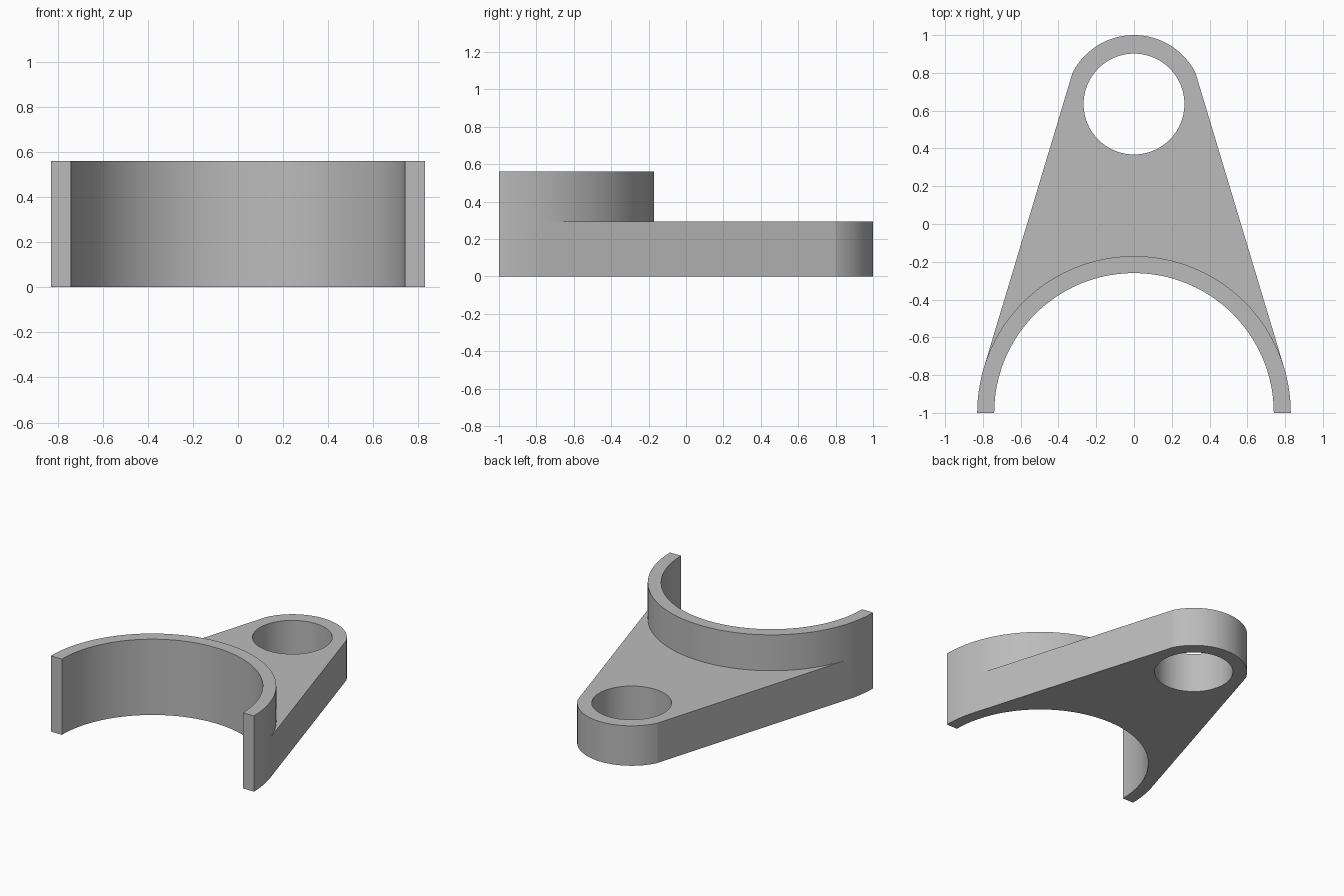
import bpy, bmesh, math

cube = bpy.data.objects.get("Cube")
if cube:
    bpy.data.objects.remove(cube)

RING_Y, R_OUT, R_IN, RING_H = -1.0, 0.83, 0.74, 0.56
EYE_Y, EYE_R, HOLE_R, PLATE_H = 0.635, 0.365, 0.267, 0.295
CORNER = (0.325, 0.80)

grey = bpy.data.materials.new("plain grey")
grey.use_nodes = True
colour = (0.5, 0.5, 0.5, 1)
grey.diffuse_color = colour
grey.node_tree.nodes["Principled BSDF"].inputs["Base Color"].default_value = colour


def arc(cy, r, a0, a1, n):
    """Points on an arc centred on the y axis."""
    angles = [a0 + (a1 - a0) * i / n for i in range(n + 1)]
    return [(r * math.cos(a), cy + r * math.sin(a)) for a in angles]


def prism(name, outline, z0, z1):
    """Upright solid from a flat outline."""
    bm = bmesh.new()
    face = bm.faces.new([bm.verts.new((x, y, z0)) for x, y in outline])
    top = bmesh.ops.extrude_face_region(bm, geom=[face], use_keep_orig=True)
    for v in top["geom"]:
        if isinstance(v, bmesh.types.BMVert):
            v.co.z = z1
    bmesh.ops.recalc_face_normals(bm, faces=bm.faces)
    mesh = bpy.data.meshes.new(name)
    bm.to_mesh(mesh)
    bm.free()
    mesh.materials.append(grey)
    obj = bpy.data.objects.new(name, mesh)
    bpy.context.collection.objects.link(obj)
    return obj


def combine(target, tool, operation):
    """Apply a boolean and remove the tool."""
    bpy.ops.object.select_all(action="DESELECT")
    bpy.context.view_layer.objects.active = target
    target.select_set(True)
    mod = target.modifiers.new(operation.lower(), "BOOLEAN")
    mod.operation, mod.solver, mod.object = operation, "EXACT", tool
    bpy.ops.object.modifier_apply(modifier=mod.name)
    bpy.data.objects.remove(tool)


# Angle where the straight arm sides touch the ring
dx, dy = CORNER[0], CORNER[1] - RING_Y
touch = math.atan2(dy, dx) - math.acos(R_OUT / math.hypot(dx, dy))

# Half ring cradle
outer = (arc(RING_Y, R_OUT, 0, touch, 10)
         + arc(RING_Y, R_OUT, touch, math.pi - touch, 72)[1:]
         + arc(RING_Y, R_OUT, math.pi - touch, math.pi, 10)[1:])
bracket = prism("cradle_bracket", outer + arc(RING_Y, R_IN, math.pi, 0, 90), 0, RING_H)

# Tapered arm with a rounded end, running into the ring wall
eye = math.atan2(CORNER[1] - EYE_Y, CORNER[0])
root = arc(RING_Y, (R_OUT + R_IN) / 2, math.pi - touch, touch, 72)
tips = arc(RING_Y, R_OUT, touch, math.pi - touch, 1)
arm = prism("arm", [tips[0]] + arc(EYE_Y, EYE_R, eye, math.pi - eye, 48)
            + [tips[1]] + root, 0, PLATE_H)

# Round hole through the arm end
hole = prism("hole_cutter", arc(EYE_Y, HOLE_R, 0, math.tau, 96)[:-1], -0.1, 0.5)
combine(arm, hole, "DIFFERENCE")
combine(bracket, arm, "UNION")

bpy.ops.object.shade_smooth_by_angle(angle=math.radians(7))
